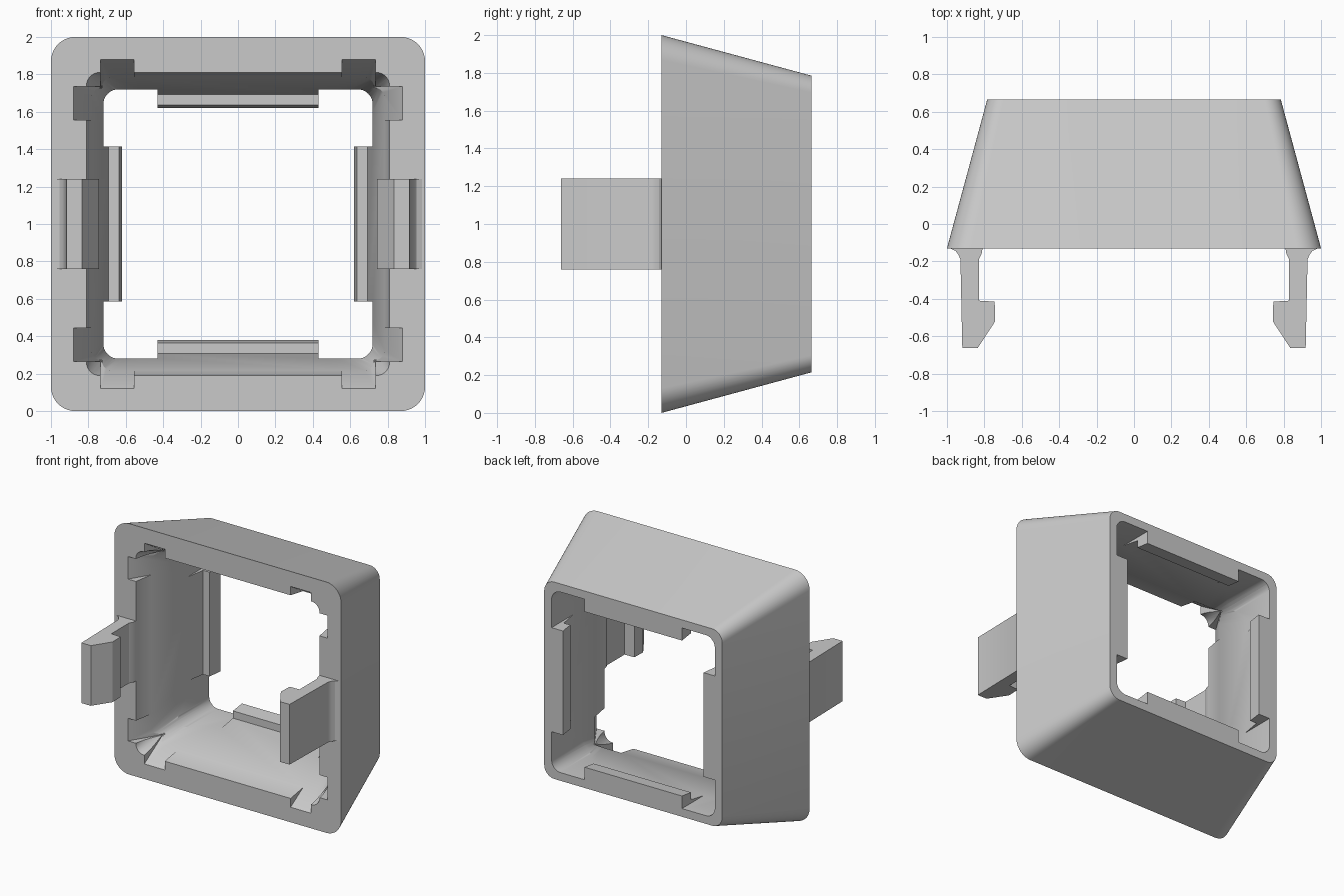
import bpy, bmesh, math
from mathutils import Matrix

if "Cube" in bpy.data.objects:
    bpy.data.objects.remove(bpy.data.objects["Cube"], do_unlink=True)

grey = bpy.data.materials.new("plain grey")
grey.use_nodes = True
grey.diffuse_color = (0.59, 0.59, 0.59, 1)
grey.node_tree.nodes["Principled BSDF"].inputs["Base Color"].default_value = (0.59, 0.59, 0.59, 1)

FRONT, BACK = -0.13, 0.665


def finish(name, bm):
    bmesh.ops.recalc_face_normals(bm, faces=bm.faces)
    mesh = bpy.data.meshes.new(name)
    bm.to_mesh(mesh)
    bm.free()
    mesh.materials.append(grey)
    obj = bpy.data.objects.new(name, mesh)
    bpy.context.collection.objects.link(obj)
    return obj


def loft(name, sections, steps=10):
    """Solid through rounded squares given as (half width, corner radius, y)."""
    bm = bmesh.new()
    rings = []
    for half, radius, y in sections:
        ring = []
        for corner in range(4):
            mid = math.pi / 4 + corner * math.pi / 2
            cx = math.copysign(half - radius, math.cos(mid))
            cz = math.copysign(half - radius, math.sin(mid))
            for i in range(steps + 1):
                a = (corner + i / steps) * math.pi / 2
                ring.append(bm.verts.new((cx + radius * math.cos(a), y, 1 + cz + radius * math.sin(a))))
        rings.append(ring)
    for low, high in zip(rings, rings[1:]):
        for i in range(len(low)):
            j = (i + 1) % len(low)
            bm.faces.new((low[i], low[j], high[j], high[i]))
    bm.faces.new(rings[0])
    bm.faces.new(rings[-1])
    return finish(name, bm)


def prism(name, profile, start, end, side):
    """Extrude a (distance from axis, y) profile along one side of the frame."""
    bm = bmesh.new()
    low = [bm.verts.new((r, y, start)) for r, y in profile]
    high = [bm.verts.new((r, y, end)) for r, y in profile]
    bm.faces.new(low)
    bm.faces.new(high)
    for i in range(len(low)):
        j = (i + 1) % len(low)
        bm.faces.new((low[i], low[j], high[j], high[i]))
    turn = Matrix.Translation((0, 0, 1)) @ Matrix.Rotation(side * math.pi / 2, 4, "Y")
    bm.transform(turn)
    return finish(name, bm)


def cut(obj, cutter):
    cutter.hide_render = True
    mod = obj.modifiers.new("cut", "BOOLEAN")
    mod.operation, mod.solver, mod.object = "DIFFERENCE", "EXACT", cutter
    bpy.context.view_layer.objects.active = obj
    bpy.ops.object.modifier_apply(modifier=mod.name)
    bpy.data.objects.remove(cutter, do_unlink=True)


# Tapered housing with a cavity that narrows evenly up to the ledges
housing = loft("housing", [(1.0, 0.13, FRONT), (0.785, 0.09, BACK)])
cut(housing, loft("cavity_cutter", [(0.827, 0.07, -0.23), (0.81, 0.07, FRONT),
                                    (0.693, 0.24, 0.55), (0.693, 0.24, 0.8)]))

# Squared corner passages, leaving the middle of each wall thick
half_spans = (0.415, 0.43, 0.415, 0.43)
passage = loft("corner_cutter", [(0.72, 0.08, -0.2), (0.72, 0.08, 0.8)])
for side, half in enumerate(half_spans):
    keep = [(0.55, -0.3), (0.8, -0.3), (0.8, 0.9), (0.55, 0.9)]
    cut(passage, prism("wall_keeper", keep, -half, half, side))
cut(housing, passage)

# Ramped notches beside each front corner
ramp = [(0.725, -0.2), (0.88, -0.2), (0.88, FRONT), (0.725, 0.12)]
for side in range(4):
    for start, end in ((-0.735, -0.555), (0.555, 0.735)):
        cut(housing, prism("notch_cutter", ramp, start, end, side))

# Retaining ledge at the back of each wall
ledge = [(0.7, BACK), (0.62, BACK), (0.635, 0.55), (0.7, 0.55)]
parts = [housing]
for side, label in enumerate(("left", "bottom", "right", "top")):
    half = half_spans[side]
    parts.append(prism(label + "_ledge", ledge, -half, half, side))

# Hooked clips with flared roots on the two sides
clip = [(0.81, FRONT), (0.815, -0.16), (0.83, -0.19), (0.83, -0.41), (0.745, -0.415),
        (0.742, -0.52), (0.835, -0.662), (0.918, -0.662), (0.928, -0.19),
        (0.938, -0.165), (0.955, -0.143), (0.985, FRONT)]
for side, label in ((0, "left"), (2, "right")):
    parts.append(prism(label + "_clip", clip, -0.24, 0.24, side))

# Smooth the rounded corners, keep the edges crisp
bpy.ops.object.select_all(action="DESELECT")
for part in parts:
    part.select_set(True)
bpy.context.view_layer.objects.active = housing
bpy.ops.object.shade_smooth_by_angle(angle=math.radians(25))
